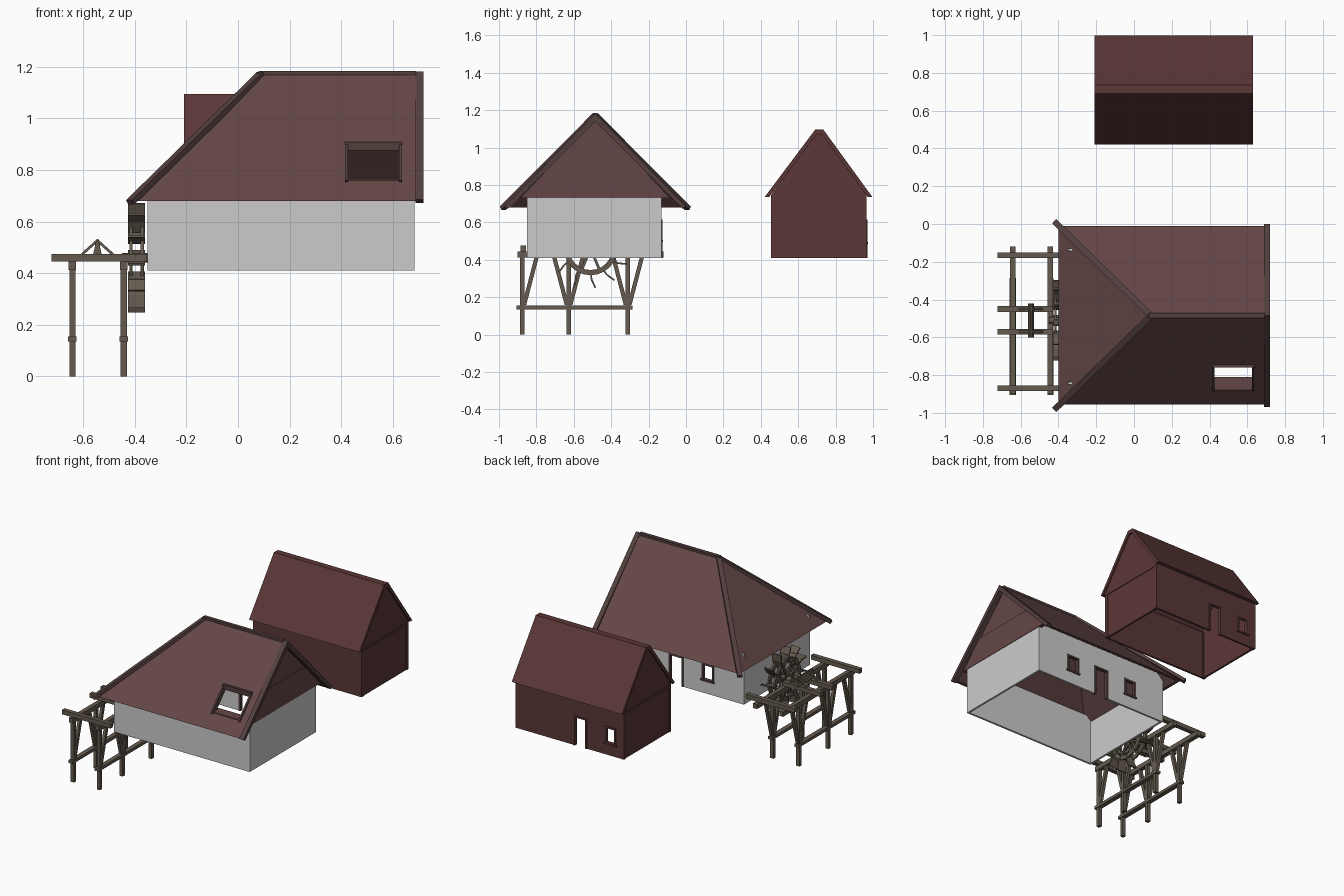
import bpy, bmesh, math
from mathutils import Vector, Matrix

if "Cube" in bpy.data.objects:
    bpy.data.objects.remove(bpy.data.objects["Cube"])


def material(name, r, g, b):
    m = bpy.data.materials.new(name)
    m.diffuse_color = (r, g, b, 1)
    m.use_nodes = True
    m.node_tree.nodes["Principled BSDF"].inputs["Base Color"].default_value = m.diffuse_color
    return m


ROOF = material("roof_brown", 0.13, 0.062, 0.062)
TRIM = material("trim_brown", 0.085, 0.05, 0.048)
RED = material("barn_red", 0.105, 0.038, 0.038)
WOOD = material("old_wood", 0.13, 0.105, 0.078)


def mesh(name, verts, faces, mat=None):
    me = bpy.data.meshes.new(name)
    bm = bmesh.new()
    vs = [bm.verts.new(v) for v in verts]
    for f in faces:
        bm.faces.new([vs[i] for i in f])
    bmesh.ops.recalc_face_normals(bm, faces=bm.faces)
    bm.to_mesh(me)
    bm.free()
    ob = bpy.data.objects.new(name, me)
    bpy.context.collection.objects.link(ob)
    if mat:
        me.materials.append(mat)
    return ob


def prism(name, pts, x0, x1, mat=None):
    """Extrude a (y, z) profile along x."""
    n = len(pts)
    verts = [(x, y, z) for x in (x0, x1) for y, z in pts]
    faces = [list(range(n)), list(range(n, 2 * n))]
    faces += [(i, (i + 1) % n, n + (i + 1) % n, n + i) for i in range(n)]
    return mesh(name, verts, faces, mat)


def box(name, x0, x1, y0, y1, z0, z1, mat=None):
    return prism(name, [(y0, z0), (y1, z0), (y1, z1), (y0, z1)], x0, x1, mat)


def beam(name, p, q, w, h, mat, up=(0, 0, 1)):
    """Square timber from p to q."""
    p, q = Vector(p), Vector(q)
    d = (q - p).normalized()
    s = d.cross(Vector(up))
    s = (s if s.length > 1e-4 else Vector((0, 1, 0))).normalized()
    u = s.cross(d)
    c = [s * a * w / 2 + u * b * h / 2 for a, b in ((-1, -1), (1, -1), (1, 1), (-1, 1))]
    verts = [e + k for e in (p, q) for k in c]
    return mesh(name, verts, [(0, 1, 2, 3), (4, 5, 6, 7)] +
                [(i, (i + 1) % 4, 4 + (i + 1) % 4, 4 + i) for i in range(4)], mat)


def cut(ob, *bounds):
    c = box("cutter", *bounds)
    c.hide_render = True
    m = ob.modifiers.new("cut", 'BOOLEAN')
    m.operation, m.solver, m.object = 'DIFFERENCE', 'EXACT', c
    bpy.context.view_layer.objects.active = ob
    bpy.ops.object.modifier_apply(modifier="cut")
    bpy.data.objects.remove(c)


def opening(wall, name, x, w, z0, z1, y, mat, sill):
    """Cut an opening in a back wall at face y and frame it."""
    a, b, t = x - w / 2, x + w / 2, 0.012
    cut(wall, a, b, y - 0.05, y + 0.05, z0 - (0 if sill else 0.05), z1)
    for i, k in enumerate((a, b)):
        box(f"{name}_jamb_{i}", k - t / 2, k + t / 2, y - 0.018, y + 0.005, z0, z1, mat)
    box(name + "_lintel", a - t / 2, b + t / 2, y - 0.018, y + 0.005, z1 - t / 2, z1 + t / 2, mat)
    if sill:
        box(name + "_sill", a - t, b + t, y - 0.018, y + 0.008, z0 - t / 2, z0 + t / 2, mat)


# Mill walls, open underneath
T = 0.014
box("mill_front_wall", -0.35, 0.685, -0.85, -0.85 + T, 0.41, 0.755)
back = box("mill_back_wall", -0.35, 0.685, -0.13 - T, -0.13, 0.41, 0.755)
box("mill_west_wall", -0.35, -0.35 + T, -0.85 + T, -0.13 - T, 0.41, 0.715)
box("mill_east_wall", 0.685 - T, 0.685, -0.85 + T, -0.13 - T, 0.41, 0.73)
opening(back, "mill_door", 0.165, 0.1, 0.41, 0.61, -0.13, TRIM, False)
opening(back, "mill_window_east", 0.4, 0.085, 0.5, 0.61, -0.13, TRIM, True)
opening(back, "mill_window_west", -0.075, 0.08, 0.5, 0.61, -0.13, TRIM, True)

# Mill roof: hipped on the west, gabled on the east
Y0, Y1, YC, ZE, ZR = -0.955, -0.01, -0.485, 0.68, 1.18
TH = 0.025
top = [(-0.4, Y0, ZE), (0.69, Y0, ZE), (0.69, YC, ZR), (0.09, YC, ZR), (0.69, Y1, ZE), (-0.4, Y1, ZE)]
bot = [(x, y, z - TH) if z > ZE else
       (x + (0.02 if x < 0 else 0), y + (0.02 if y < YC else -0.02), z) for x, y, z in top]
slopes = [(0, 1, 2, 3), (3, 2, 4, 5), (0, 3, 5)]
rim = [0, 1, 2, 4, 5]
faces = slopes + [tuple(i + 6 for i in f) for f in slopes]
faces += [(a, b, b + 6, a + 6) for a, b in zip(rim, rim[1:] + rim[:1])]
roof = mesh("mill_roof", top + bot, faces, ROOF)
cut(roof, 0.42, 0.63, -0.88, -0.75, 0.6, 1.05)

# Gable boarding, lower part slightly proud
prism("mill_gable", [(-0.885, 0.73), (-0.085, 0.73), (YC, 1.155)], 0.665, 0.68, ROOF)
prism("mill_gable_lower", [(-0.885, 0.73), (-0.085, 0.73), (-0.25, 0.905), (-0.72, 0.905)], 0.675, 0.688, ROOF)

# Ridge, hip and barge timbers
beam("mill_ridge_cap", (0.08, YC, 1.176), (0.69, YC, 1.176), 0.025, 0.016, TRIM)
for s, n in ((-1, "front"), (1, "back")):
    beam(f"hip_cap_{n}", (-0.418, YC + s * 0.495, 0.675), (0.09, YC, 1.172), 0.032, 0.022, TRIM)
    prism(f"barge_board_{n}", [(YC, 1.182), (YC + s * 0.485, 0.685), (YC + s * 0.465, 0.673), (YC, 1.14)],
          0.688, 0.72, TRIM)

# Roof window frame and sill
zr = lambda y: ZE + (y - Y0) * (ZR - ZE) / (YC - Y0)
for i, x in enumerate((0.42, 0.63)):
    beam(f"roof_window_side_{i}", (x, -0.88, zr(-0.88) - 0.012), (x, -0.75, zr(-0.75) - 0.012), 0.012, 0.036, TRIM)
box("roof_window_head", 0.415, 0.635, -0.76, -0.745, 0.875, 0.908, TRIM)
box("roof_window_sill", 0.415, 0.635, -0.88, -0.81, 0.75, 0.765, ROOF)

# Barn walls, open underneath
gable = [(0.455, 0.41), (0.965, 0.41), (0.965, 0.745), (0.727, 1.07), (0.693, 1.07), (0.455, 0.745)]
box("barn_front_wall", -0.2, 0.62, 0.455, 0.455 + T, 0.41, 0.745, RED)
bback = box("barn_back_wall", -0.2, 0.62, 0.965 - T, 0.965, 0.41, 0.745, RED)
prism("barn_west_wall", gable, -0.2, -0.2 + T, RED)
prism("barn_east_wall", gable, 0.62 - T, 0.62, RED)
opening(bback, "barn_door", 0.13, 0.09, 0.41, 0.61, 0.965, RED, False)
opening(bback, "barn_window", -0.1, 0.075, 0.49, 0.6, 0.965, RED, True)
for x in (-0.2, 0.62):
    for y in (0.458, 0.962):
        box("barn_corner_post", x - 0.004 if x < 0 else x - 0.02, x + 0.02 if x < 0 else x + 0.004,
            y - 0.004 if y < 0.7 else y - 0.02, y + 0.02 if y < 0.7 else y + 0.004, 0.41, 0.74, RED)
    box("barn_gable_rail", x - 0.005, x + 0.005, 0.455, 0.965, 0.72, 0.735, RED)

# Barn roof with flattened ridge
outer = [(0.42, 0.735), (0.69, 1.095), (0.735, 1.095), (0.997, 0.735)]
inner = [(0.972, 0.735), (0.728, 1.067), (0.697, 1.067), (0.445, 0.735)]
prism("barn_roof", outer + inner, -0.21, 0.63, RED)

# Water wheel
CX, CY, CZ, N = -0.393, -0.51, 0.46, 24


def around(x, r, a):
    return Vector((x, CY + r * math.cos(a), CZ + r * math.sin(a)))


for j, x in enumerate((CX - 0.022, CX + 0.022)):
    v = [around(x + dx, r, 2 * math.pi * i / N) for i in range(N)
         for dx, r in ((-0.006, 0.115), (0.006, 0.115), (0.006, 0.143), (-0.006, 0.143))]
    f = [(4 * i + k, 4 * i + (k + 1) % 4, 4 * ((i + 1) % N) + (k + 1) % 4, 4 * ((i + 1) % N) + k)
         for i in range(N) for k in range(4)]
    mesh(f"wheel_rim_{j}", v, f, WOOD)
    for i in range(4):
        a = math.pi * (i + 0.5) / 4
        beam(f"wheel_spoke_{j}_{i}", around(x, -0.12, a), around(x, 0.12, a), 0.014, 0.01, WOOD, (1, 0, 0))
for i in range(12):
    a = 2 * math.pi * i / 12 + math.pi / 2
    pts = [around(CX, r, a + d) for r, d in ((0.115, 0), (0.165, 0.03), (0.212, 0.12))]
    for k in range(2):
        beam(f"wheel_paddle_{i}_{k}", pts[k], pts[k + 1], 0.009, 0.066, WOOD, (1, 0, 0))
bpy.ops.mesh.primitive_cylinder_add(vertices=12, radius=0.018, depth=0.11, location=(-0.395, CY, CZ),
                                    rotation=(0, math.pi / 2, 0))
bpy.context.object.name = "wheel_axle"
bpy.context.object.data.materials.append(WOOD)

# Flume trestle: two rows of braced posts
for x in (-0.642, -0.443):
    box("trestle_top_beam", x - 0.015, x + 0.015, -0.9, -0.12, 0.412, 0.445, WOOD)
    box("trestle_low_rail", x - 0.016, x + 0.016, -0.905, -0.285, 0.135, 0.155, WOOD)
    for y in (-0.875, -0.628, -0.312):
        box("trestle_post", x - 0.012, x + 0.012, y - 0.012, y + 0.012, 0, 0.415, WOOD)
        for s in (-1, 1):
            if y > -0.8 or s > 0:
                beam("trestle_brace", (x, y + s * 0.01, 0.16), (x, y + s * 0.078, 0.42), 0.02, 0.022, WOOD)
for y in (-0.165, -0.45, -0.57, -0.87):
    box("trestle_long_beam", -0.722, -0.352 if y in (-0.165, -0.87) else -0.43, y - 0.015, y + 0.015, 0.445, 0.475, WOOD)

# Sluice stand on the middle beams
for y in (-0.45, -0.57):
    for s in (-1, 1):
        beam("sluice_strut", (-0.545 + s * 0.06, y, 0.473), (-0.545, y, 0.527), 0.012, 0.01, WOOD)
    beam("sluice_post", (-0.545, y, 0.46), (-0.545, y, 0.525), 0.02, 0.02, WOOD)
mesh("sluice_gate", [(-0.545 + dx, y, z) for y in (-0.6, -0.42)
                     for dx, z in ((-0.016, 0.475), (0.016, 0.475), (0.004, 0.532), (-0.004, 0.532))],
     [(0, 1, 2, 3), (4, 5, 6, 7)] + [(i, (i + 1) % 4, 4 + (i + 1) % 4, 4 + i) for i in range(4)], WOOD)
